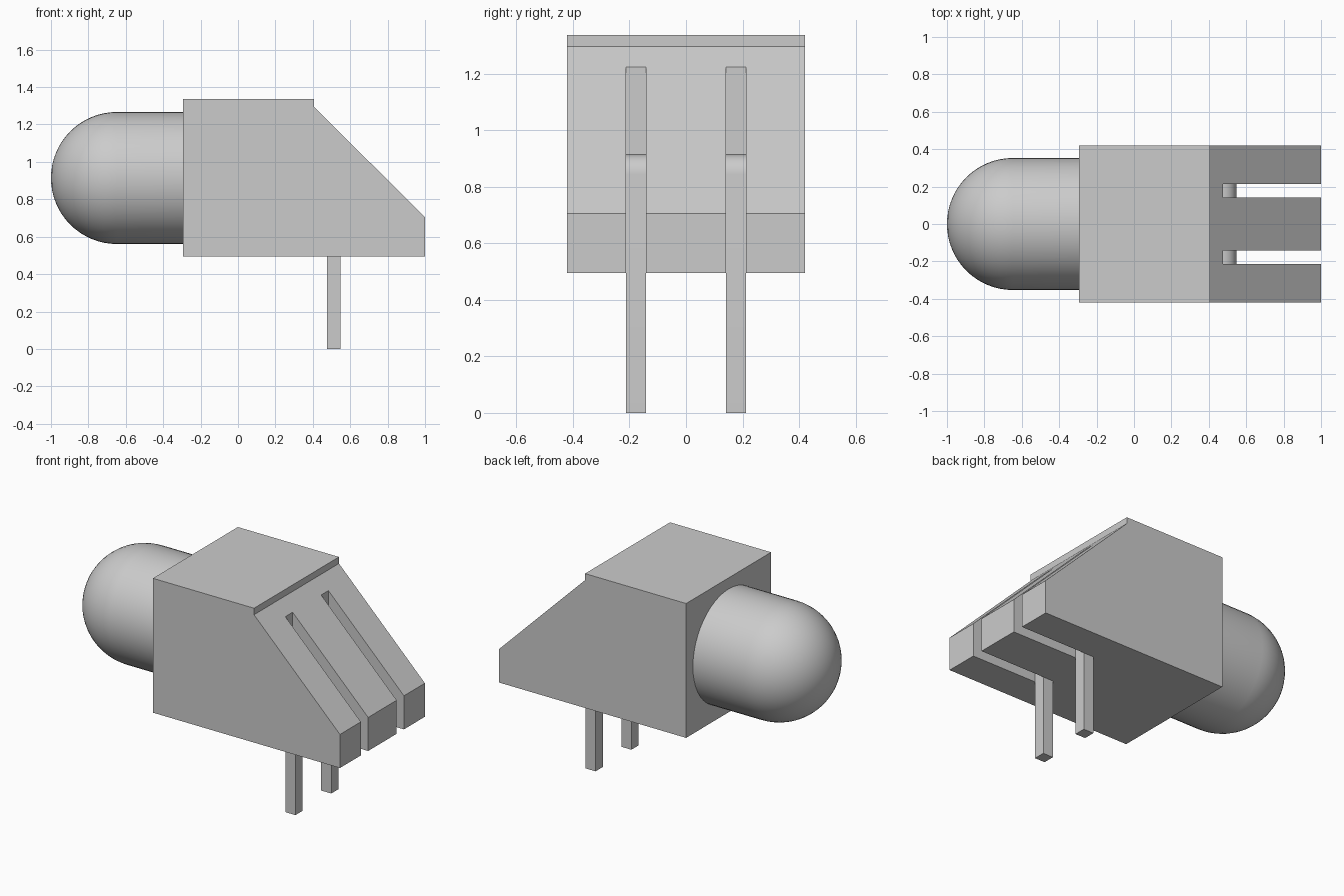
import bpy, bmesh
from math import sin, cos, pi, radians
from mathutils import Vector

if "Cube" in bpy.data.objects:
    bpy.data.objects.remove(bpy.data.objects["Cube"])


def finish(name, bm, smooth=False):
    bmesh.ops.remove_doubles(bm, verts=bm.verts, dist=1e-5)
    bmesh.ops.recalc_face_normals(bm, faces=bm.faces)
    mesh = bpy.data.meshes.new(name)
    bm.to_mesh(mesh)
    bm.free()
    obj = bpy.data.objects.new(name, mesh)
    bpy.context.collection.objects.link(obj)
    bpy.ops.object.select_all(action='DESELECT')
    obj.select_set(True)
    bpy.context.view_layer.objects.active = obj
    if smooth:
        bpy.ops.object.shade_smooth_by_angle(angle=radians(35))
    return obj


def extrude_xz(name, profile, y0, y1, smooth=False):
    """Extrude an (x, z) outline from y0 to y1."""
    bm = bmesh.new()
    face = bm.faces.new([bm.verts.new((x, y0, z)) for x, z in profile])
    ext = bmesh.ops.extrude_face_region(bm, geom=[face])
    verts = [g for g in ext["geom"] if isinstance(g, bmesh.types.BMVert)]
    bmesh.ops.translate(bm, verts=verts, vec=(0, y1 - y0, 0))
    return finish(name, bm, smooth)


FRONT, BOTTOM, TOP, HALF = -0.295, 0.495, 1.336, 0.42
LEAD_X0, LEAD_X1 = 0.477, 0.547
LEAD_Y0, LEAD_Y1 = 0.141, 0.213
AXIS_Z, R = 0.914, 0.353

# Housing block with a sloped back
housing = extrude_xz("housing", [
    (FRONT, BOTTOM), (1, BOTTOM), (1, 0.705),
    (0.405, 1.295), (0.405, TOP), (FRONT, TOP)], -HALF, HALF)

# Two lead slots cut through the sloped back
for side in (-1, 1):
    cutter = extrude_xz("slot_cutter", [
        (LEAD_X0, 0.3), (1.2, 0.3), (1.2, 1.5), (LEAD_X0, 1.5)],
        *sorted((side * LEAD_Y0, side * LEAD_Y1)))
    cutter.hide_render = True
    mod = housing.modifiers.new("slot", 'BOOLEAN')
    mod.operation, mod.solver, mod.object = 'DIFFERENCE', 'EXACT', cutter
    bpy.context.view_layer.objects.active = housing
    bpy.ops.object.modifier_apply(modifier=mod.name)
    bpy.data.objects.remove(cutter)

# Bent leads: run back out of the lamp, round the corner, then down
bend_r = LEAD_X1 - LEAD_X0
bend = [(LEAD_X0 + bend_r * sin(a), AXIS_Z - bend_r + bend_r * cos(a))
        for a in (i * pi / 16 for i in range(9))]
lead_profile = [(0.3, AXIS_Z - bend_r), (0.3, AXIS_Z)] + bend + [
    (LEAD_X1, 0), (LEAD_X0, 0), (LEAD_X0, AXIS_Z - bend_r)]
for label, side in (("left", -1), ("right", 1)):
    extrude_xz("lead_" + label, lead_profile,
               *sorted((side * LEAD_Y0, side * LEAD_Y1)), smooth=True)

# Domed lamp, revolved around the x axis
bm = bmesh.new()
dome_x = -1 + R
outline = [(FRONT + 0.005, 0), (FRONT + 0.005, R)] + [
    (dome_x - R * sin(a), R * cos(a)) for a in (i * pi / 32 for i in range(17))]
verts = [bm.verts.new((x, 0, AXIS_Z + r)) for x, r in outline]
edges = [bm.edges.new(pair) for pair in zip(verts, verts[1:])]
bmesh.ops.spin(bm, geom=verts + edges, cent=Vector((0, 0, AXIS_Z)),
               axis=(1, 0, 0), angle=2 * pi, steps=48, use_merge=True)
finish("lamp_dome", bm, smooth=True)
